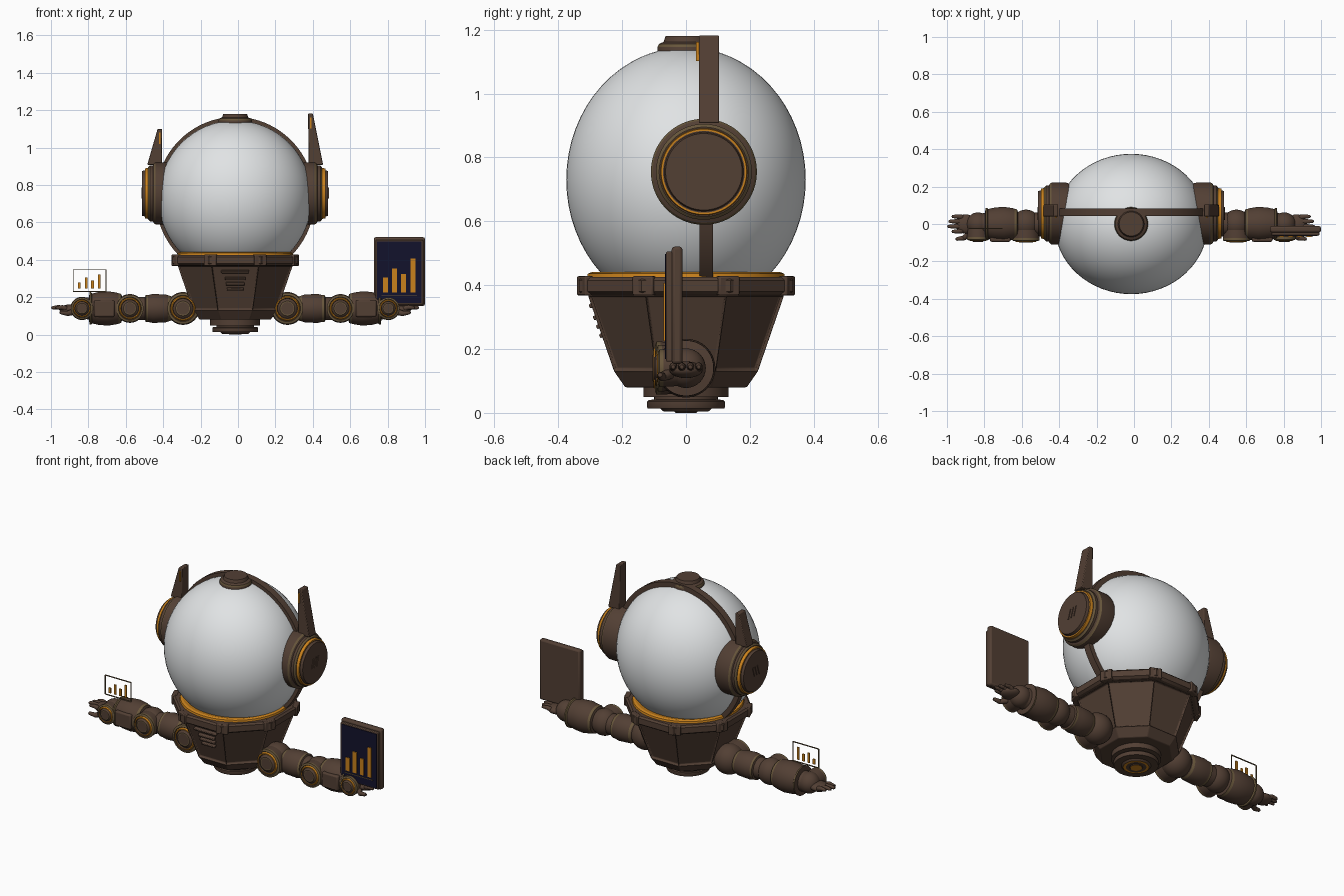
import bpy, bmesh
from math import sin, cos, pi, radians
from mathutils import Matrix, Vector

if "Cube" in bpy.data.objects:
    bpy.data.objects.remove(bpy.data.objects["Cube"])

OFFSET = Vector((-0.015, 0, 0))   # body axis sits slightly to one side
ARM_Z = 0.14


def material(name, rgb):
    m = bpy.data.materials.new(name)
    m.use_nodes = True
    m.diffuse_color = (*rgb, 1)
    m.node_tree.nodes["Principled BSDF"].inputs["Base Color"].default_value = (*rgb, 1)
    return m


MATS = [material("brown metal", (0.085, 0.05, 0.034)),
        material("olive trim", (0.14, 0.095, 0.045)),
        material("orange accent", (0.58, 0.22, 0.012)),
        material("pale shell", (0.75, 0.77, 0.78)),
        material("navy screen", (0.006, 0.006, 0.025))]
BROWN, OLIVE, ORANGE, SHELL, NAVY = range(5)


def finish(name, bm, bevel=0.0):
    bmesh.ops.recalc_face_normals(bm, faces=bm.faces)
    mesh = bpy.data.meshes.new(name)
    bm.to_mesh(mesh)
    bm.free()
    ob = bpy.data.objects.new(name, mesh)
    ob.location = OFFSET
    bpy.context.collection.objects.link(ob)
    for m in MATS:
        mesh.materials.append(m)
    bpy.ops.object.select_all(action='DESELECT')
    ob.select_set(True)
    bpy.context.view_layer.objects.active = ob
    bpy.ops.object.shade_smooth_by_angle(angle=radians(30))
    if bevel:
        mod = ob.modifiers.new("soft edges", 'BEVEL')
        mod.width = bevel
        mod.segments = 2
    return ob


def lathe(profile, matrix=Matrix(), seg=48):
    """Revolve (height, radius, material) stations about local z; each material fills up to the next station."""
    bm = bmesh.new()
    k = 1 / cos(pi / seg) if seg < 12 else 1
    rings = []
    for h, r, _ in profile:
        if r == 0:
            rings.append([bm.verts.new((0, 0, h))] * seg)
        else:
            rings.append([bm.verts.new((r * k * cos(2 * pi * (i + .5) / seg),
                                        r * k * sin(2 * pi * (i + .5) / seg), h)) for i in range(seg)])
    for a, b, station in zip(rings, rings[1:], profile):
        for i in range(seg):
            j = (i + 1) % seg
            f = bm.faces.new(list(dict.fromkeys((a[i], a[j], b[j], b[i]))))
            f.material_index = station[2]
    bm.transform(matrix)
    return bm


def box(name, center, size, mat=BROWN, bevel=0.0, rot=Matrix()):
    bm = bmesh.new()
    bmesh.ops.create_cube(bm, size=1, matrix=Matrix.Translation(center) @ rot @ Matrix.Diagonal((*size, 1)))
    for f in bm.faces:
        f.material_index = mat
    return finish(name, bm, bevel)


def ball(name, center, radii, mat=BROWN, seg=32):
    bm = bmesh.new()
    bmesh.ops.create_uvsphere(bm, u_segments=seg, v_segments=seg // 2, radius=1,
                              matrix=Matrix.Translation(center) @ Matrix.Diagonal((*radii, 1)))
    for f in bm.faces:
        f.material_index = mat
    return finish(name, bm)


def rod(name, p, q, r1, r2):
    p, d = Vector(p), Vector(q) - Vector(p)
    n = d.length
    m = Matrix.Translation(p) @ d.to_track_quat('Z', 'Y').to_matrix().to_4x4()
    prof = [(-r1, 0, 0), (-r1 * .7, r1 * .7, 0), (0, r1, 0), (n, r2, 0), (n + r2 * .7, r2 * .7, 0), (n + r2, 0, 0)]
    return finish(name, lathe(prof, m, 12))


# Head shell and top knob
ball("head_shell", (0, 0, 0.73), (0.41, 0.375, 0.415), SHELL, 64)
finish("top_knob", lathe([(1.11, 0, BROWN), (1.11, .088, BROWN), (1.145, .09, OLIVE), (1.155, .085, BROWN),
                          (1.162, .07, BROWN), (1.18, .064, BROWN), (1.18, 0, BROWN)]))

# Headband following the shell
bm = bmesh.new()
loops = []
for i in range(65):
    a = radians(-48 + 276 * i / 64)
    loops.append([bm.verts.new((rx * cos(a), y, 0.73 + rz * sin(a)))
                  for rx, rz, y in ((.39, .40, .042), (.426, .434, .042), (.426, .434, .084), (.39, .40, .084))])
for a, b in zip(loops, loops[1:]):
    for i in range(4):
        bm.faces.new((a[i], a[(i + 1) % 4], b[(i + 1) % 4], b[i]))
bm.faces.new(loops[0])
bm.faces.new(loops[-1])
finish("headband", bm)

# Octagonal torso with recessed panels
bm = lathe([(.08, 0, 0), (.08, .19, 0), (.13, .225, 0), (.365, .306, 0), (.375, .30, 0), (.375, 0, 0)], seg=8)
panels = [f for f in bm.faces if 0.2 < f.calc_center_median().z < 0.3]
bmesh.ops.inset_individual(bm, faces=panels, thickness=0.022, depth=0)
bmesh.ops.inset_individual(bm, faces=panels, thickness=0.006, depth=-0.012)
finish("torso", bm, 0.004)

# Collar, clips and glowing rim
finish("collar", lathe([(.365, .27, 0), (.37, .322, 0), (.38, .335, 0), (.415, .335, 0),
                        (.425, .325, 0), (.425, .2, 0)], seg=8))
for i in range(8):
    a = radians(22.5 + 45 * i)
    box("collar_clip", (.342 * cos(a), .342 * sin(a), .398), (.03, .07, .06), BROWN, .005, Matrix.Rotation(a, 4, 'Z'))
finish("collar_rim", lathe([(.42, .312, ORANGE), (.436, .308, ORANGE), (.441, .295, ORANGE), (.43, .25, ORANGE)]))

# Chest vents on the sloped front panel
slope = Matrix.Rotation(radians(19), 4, 'X')
for z, w in ((.337, .15), (.30, .11), (.272, .10), (.244, .09)):
    box("chest_vent", (0, -(.225 + (z - .13) * .345) + .004, z), (w, .022, .014), BROWN, .004, slope)

# Stepped base with orange rings underneath
finish("base", lathe([(0, 0, ORANGE), (0, .032, BROWN), (.004, .036, BROWN), (.004, .055, ORANGE),
                      (.004, .07, BROWN), (.013, .08, BROWN), (.013, .12, BROWN), (.017, .122, BROWN),
                      (.036, .122, BROWN), (.04, .118, BROWN), (.042, .10, BROWN), (.05, .10, BROWN),
                      (.05, .134, BROWN), (.09, .134, BROWN)]))


def joint(name, x, r, front):
    """Ball joint with a ringed disc on its front."""
    ball(name + "_ball", (x, 0, ARM_Z), (r, r, r))
    m = Matrix.Translation((x, 0, ARM_Z)) @ Matrix.Rotation(pi / 2, 4, 'X')
    f = front
    finish(name + "_disc", lathe([(.02, r * .9, BROWN), (f - .025, r * .95, OLIVE), (f - .012, r * .95, OLIVE),
                                  (f - .008, r * .8, BROWN), (f - .012, r * .76, ORANGE), (f - .004, r * .7, ORANGE),
                                  (f - .004, r * .64, BROWN), (f - .01, r * .6, BROWN), (f, r * .45, OLIVE),
                                  (f, r * .38, BROWN), (f, 0, BROWN)], m, 32))


for s, side, tip in ((1, "left", 1.182), (-1, "right", 1.10)):
    outward = Matrix.Rotation(s * pi / 2, 4, 'Y')

    # Ear cup with slashes
    ear = Matrix.Translation((0, .056, .755)) @ outward
    finish(side + "_ear_cup", lathe([(.33, 0, BROWN), (.33, .16, BROWN), (.35, .166, BROWN), (.425, .166, OLIVE),
                                     (.435, .16, BROWN), (.44, .15, BROWN), (.455, .15, OLIVE), (.465, .14, BROWN),
                                     (.465, .136, ORANGE), (.482, .134, ORANGE), (.482, .128, BROWN),
                                     (.482, .124, BROWN), (.497, .12, BROWN), (.497, 0, BROWN)], ear, 64))
    for k in (-1, 0, 1):
        box(side + "_ear_slash", (s * .498, .056 + k * .023, .758), (.006, .007, .06), BROWN, 0,
            Matrix.Rotation(radians(-18), 4, 'X'))

    # Tapered antenna
    bm = bmesh.new()
    low, high = [[bm.verts.new((s * x, y, z)) for x, y in ((x0, .04), (x1, .04), (x1, .104), (x0, .104))]
                 for x0, x1, z in ((.392, .47, .908), (.39, .415, tip))]
    bm.faces.new(low)
    bm.faces.new(high)
    for i in range(4):
        bm.faces.new((low[i], low[(i + 1) % 4], high[(i + 1) % 4], high[i]))
    finish(side + "_antenna", bm, .004)
    box(side + "_antenna_light", (s * .403, .036, tip - .05), (.008, .008, .06), ORANGE)

    # Arm segments along x
    arm = Matrix.Translation((0, 0, ARM_Z)) @ outward
    joint(side + "_shoulder", s * .279, .088, .105)
    joint(side + "_elbow", s * .563, .077, .10)
    joint(side + "_wrist", s * .819, .062, .095)
    finish(side + "_upper_arm", lathe([(.33, .055, BROWN), (.345, .066, OLIVE), (.358, .07, BROWN), (.37, .074, BROWN),
                                       (.44, .078, BROWN), (.465, .072, OLIVE), (.478, .072, BROWN),
                                       (.482, .062, BROWN), (.53, .06, BROWN)], arm))
    finish(side + "_forearm", lathe([(.60, .05, BROWN), (.61, .078, OLIVE), (.625, .082, BROWN), (.635, .085, BROWN),
                                     (.68, .092, BROWN), (.73, .088, BROWN), (.765, .08, OLIVE), (.77, .087, OLIVE),
                                     (.778, .087, BROWN), (.782, .06, BROWN), (.83, .05, BROWN)], arm))
    box(side + "_forearm_plate", (s * .70, -.08, ARM_Z), (.11, .03, .09), BROWN, .008)

    # Hand with open fingers
    ball(side + "_palm", (s * .885, 0, ARM_Z - .005), (.055, .052, .026))
    for y, reach in ((-.04, .955), (-.013, .978), (.014, .972), (.04, .955)):
        rod(side + "_finger_base", (s * .905, y * .9, ARM_Z), (s * (reach - .03), y, ARM_Z + .006), .014, .012)
        rod(side + "_finger_tip", (s * (reach - .03), y, ARM_Z + .006), (s * (reach - .003), y, ARM_Z + .004), .012, .009)
    rod(side + "_thumb_base", (s * .855, -.045, .125), (s * .895, -.075, .113), .018, .014)
    rod(side + "_thumb_tip", (s * .895, -.075, .113), (s * .93, -.08, .118), .014, .010)


def chart(name, xs, base, heights, width, y):
    for x, h in zip(xs, heights):
        box(name, (x, y, base + h / 2), (width, .006, h), ORANGE)


# Tablet held in the left hand
box("tablet_back", (.878, -.028, .337), (.273, .034, .368), BROWN, .010)
box("tablet_front", (.878, -.052, .333), (.256, .02, .345), BROWN, .004)
box("tablet_screen", (.878, -.063, .333), (.238, .004, .33), NAVY)
chart("tablet_bar", (.804, .852, .900, .951), .225, (.08, .128, .10, .181), .025, -.067)
box("tablet_axis", (.878, -.066, .211), (.19, .004, .004), OLIVE)

# Open floating panel over the right hand
for z in (.231, .347):
    box("floating_frame_rail", (-.778, -.024, z), (.178, .005, .005), OLIVE)
for x in (-.866, -.691):
    box("floating_frame_post", (x, -.024, .289), (.005, .005, .116), OLIVE)
chart("floating_bar", (-.834, -.797, -.763, -.727), .246, (.032, .06, .044, .076), .014, -.024)
